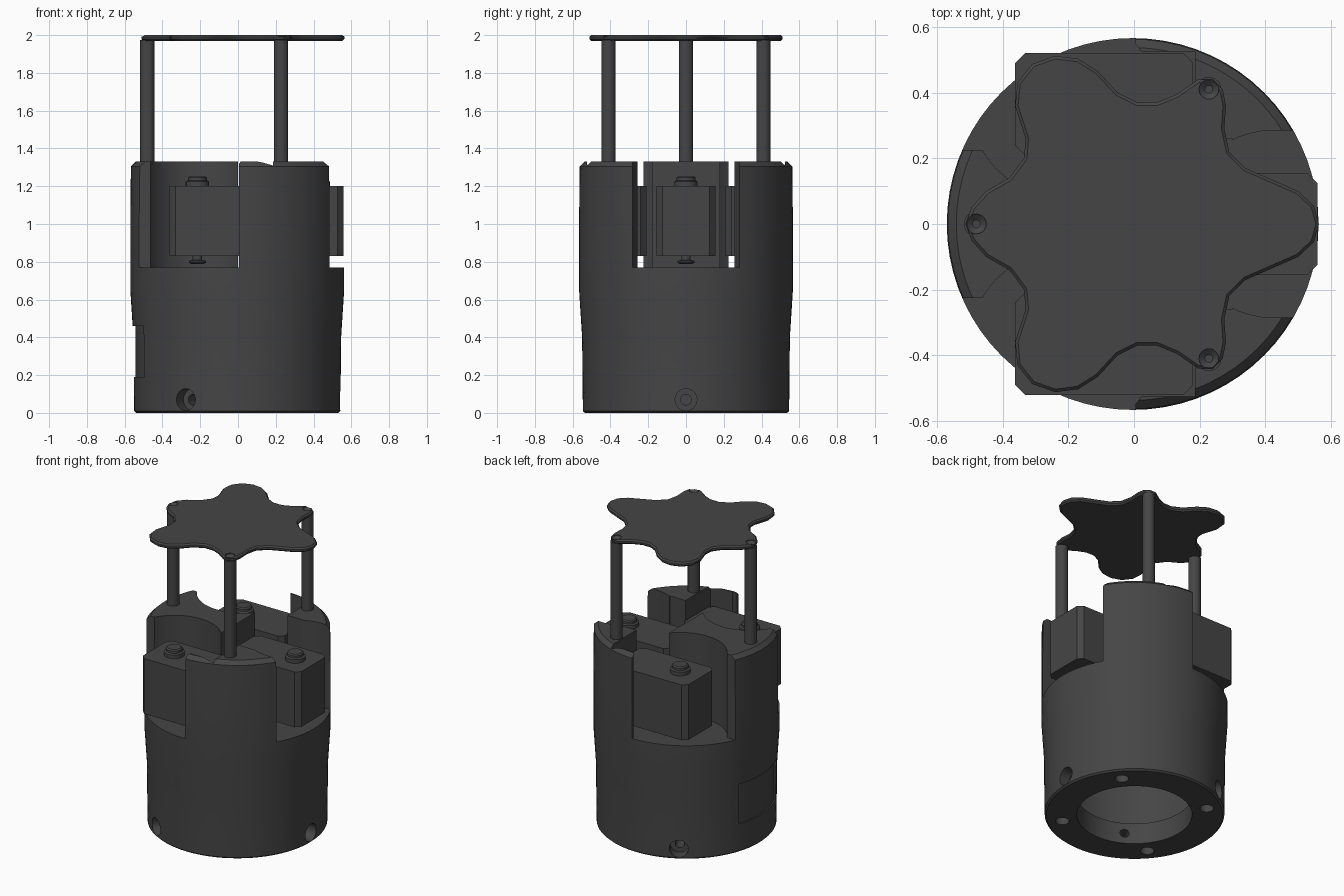
import bpy, bmesh, math
from mathutils import Matrix, Vector

if "Cube" in bpy.data.objects:
    bpy.data.objects.remove(bpy.data.objects["Cube"])

mat = bpy.data.materials.new("dark grey plastic")
mat.diffuse_color = (0.06, 0.06, 0.06, 1)
mat.use_nodes = True
mat.node_tree.nodes["Principled BSDF"].inputs["Base Color"].default_value = mat.diffuse_color
CX = -0.004  # axis of the round body


def finish(name, bm, smooth=True):
    bmesh.ops.recalc_face_normals(bm, faces=bm.faces)
    me = bpy.data.meshes.new(name)
    bm.to_mesh(me)
    bm.free()
    me.materials.append(mat)
    ob = bpy.data.objects.new(name, me)
    bpy.context.collection.objects.link(ob)
    if smooth:
        shade(ob)
    return ob


def shade(ob):
    bpy.ops.object.select_all(action='DESELECT')
    bpy.context.view_layer.objects.active = ob
    ob.select_set(True)
    bpy.ops.object.shade_smooth_by_angle(angle=math.radians(30))


def prism(name, pts, z0, z1, smooth=True):
    """Closed outline extruded from z0 to z1."""
    bm = bmesh.new()
    f = bm.faces.new([bm.verts.new((x, y, z0)) for x, y in pts])
    r = bmesh.ops.extrude_face_region(bm, geom=[f])
    for v in r['geom']:
        if isinstance(v, bmesh.types.BMVert):
            v.co.z = z1
    return finish(name, bm, smooth)


def lathe(name, prof, x=0, y=0, n=24, smooth=True, rot=None):
    """Profile of (radius, height) turned about the vertical axis, capped at both ends."""
    bm = bmesh.new()
    rings = [[bm.verts.new((r * math.cos(2 * math.pi * i / n), r * math.sin(2 * math.pi * i / n), z))
              for i in range(n)] for r, z in prof]
    for a, b in zip(rings, rings[1:]):
        for i in range(n):
            bm.faces.new((a[i], a[(i + 1) % n], b[(i + 1) % n], b[i]))
    bm.faces.new(rings[0])
    bm.faces.new(rings[-1])
    m = Matrix.Translation((x, y, 0))
    bmesh.ops.transform(bm, matrix=(rot if rot else m), verts=bm.verts)
    return finish(name, bm, smooth)


def rect(x0, y0, x1, y1):
    return [(x0, y0), (x1, y0), (x1, y1), (x0, y1)]


def cut(ob, *cutters):
    for c in cutters:
        m = ob.modifiers.new("cut", 'BOOLEAN')
        m.operation, m.solver, m.object = 'DIFFERENCE', 'EXACT', c
        bpy.context.view_layer.objects.active = ob
        bpy.ops.object.modifier_apply(modifier=m.name)
        bpy.data.objects.remove(c)


# Round body, turned from a slightly swelling profile
body = lathe("body", [(0.535, 0), (0.546, 0.01), (0.55, 0.4), (0.566, 0.65), (0.566, 1.05),
                      (0.563, 1.305), (0.537, 1.33)], CX, 0, 72, False)

# Hollow underside: flange opening and wider chamber above it
cut(body, lathe("chamber", [(0.35, -0.1), (0.35, 0.14), (0.49, 0.14), (0.49, 0.7)], CX, 0, 64, False))

# Pockets around the three pivots, open to the outside and the top
P = 0.425
pivots = [(P, 0), (-0.215, -0.367), (-0.215, 0.367)]
for x, y in pivots:
    cut(body, lathe("pocket", [(0.285, 0.77), (0.285, 1.5)], x, y, 48, False))
cut(body, prism("right_gap", rect(P, -0.284, 0.8, 0.284), 0.77, 1.5, False))
cut(body, prism("inner_gap", rect(0.0, -0.26, 0.3, 0.26), 0.77, 1.5, False))
for s in (-1, 1):
    cut(body, prism("side_gap", [(-0.34, s * 0.225), (-0.8, s * 0.225), (-0.8, s * 0.8),
                                 (0.005, s * 0.8), (0.005, s * 0.4)], 0.77, 1.5, False),
        prism("motor_slot", rect(-0.22, s * 0.195, 0.186, s * 0.525), 0.77, 1.5, False))

# Side screw holes with counterbore, through the flange
for a in (0, 120, 240):
    rot = (Matrix.Translation((CX, 0, 0.07)) @ Matrix.Rotation(math.radians(a), 4, 'Z')
           @ Matrix.Rotation(math.pi / 2, 4, 'Y'))
    cut(body, lathe("side_hole", [(0.028, 0.3), (0.028, 0.47), (0.058, 0.47), (0.058, 0.7)],
                    n=24, smooth=False, rot=rot))

# Screw holes in the underside
for k in range(4):
    a = math.radians(40 + 90 * k)
    cut(body, lathe("base_hole", [(0.042, -0.1), (0.042, 0.1)], CX + 0.445 * math.cos(a),
                    0.445 * math.sin(a), 20, False))

# Shallow access panel recess on the left side
ang = [math.radians(160 + 46 * i / 10) for i in range(11)]
cut(body, prism("panel", [(CX + r * math.cos(a), r * math.sin(a))
                          for r, seq in ((0.538, ang), (0.7, ang[::-1])) for a in seq], 0.19, 0.46, False))
shade(body)


# Motors: chamfered boxes with a stepped shaft above and a knob below
def motor(name, x0, y0, x1, y1, px, py):
    c = 0.03
    prism(name, [(x0 + c, y0), (x1 - c, y0), (x1, y0 + c), (x1, y1 - c),
                 (x1 - c, y1), (x0 + c, y1), (x0, y1 - c), (x0, y0 + c)], 0.83, 1.2, False)
    lathe(name + "_shaft", [(0.062, 1.195), (0.062, 1.225), (0.05, 1.23), (0.05, 1.245),
                            (0.042, 1.252)], px, py)
    lathe(name + "_lower_knob", [(0.025, 0.835), (0.025, 0.81), (0.045, 0.805), (0.045, 0.795),
                                 (0.03, 0.787)], px, py)


motor("right_motor", 0.03, -0.155, 0.558, 0.155, *pivots[0])
motor("front_motor", -0.362, -0.52, 0.18, -0.21, *pivots[1])
motor("back_motor", -0.362, 0.21, 0.18, 0.52, *pivots[2])

# Posts carrying the top plate
posts = [(-0.48, 0), (0.228, 0.41), (0.228, -0.41)]
for i, (x, y) in enumerate(posts):
    lathe("post_%d" % (i + 1), [(0.038, 1.2), (0.038, 1.975)], x, y)

# Lobed top plate: half outline, mirrored front to back
half = [(0.563, 0), (0.548, 0.055), (0.50, 0.10), (0.42, 0.135), (0.34, 0.17), (0.29, 0.22),
        (0.275, 0.29), (0.28, 0.36), (0.27, 0.41), (0.24, 0.44), (0.195, 0.44), (0.13, 0.395),
        (0.07, 0.37), (0.01, 0.37), (-0.05, 0.40), (-0.11, 0.465), (-0.17, 0.503), (-0.24, 0.512),
        (-0.31, 0.487), (-0.355, 0.43), (-0.362, 0.36), (-0.33, 0.26), (-0.335, 0.20),
        (-0.38, 0.14), (-0.45, 0.10), (-0.495, 0.05), (-0.512, 0)]
outline = half + [(x, -y) for x, y in half[-2:0:-1]]
plate = prism("top_plate", outline, 1.97, 2.0, False)
b = plate.modifiers.new("edge", 'BEVEL')
b.width, b.segments, b.limit_method, b.angle_limit = 0.009, 1, 'ANGLE', math.radians(60)
bpy.context.view_layer.objects.active = plate
bpy.ops.object.modifier_apply(modifier="edge")
for x, y in posts:
    cut(plate, lathe("countersink", [(0.012, 1.98), (0.03, 1.995), (0.03, 2.1)], x, y, 20, False))
shade(plate)
